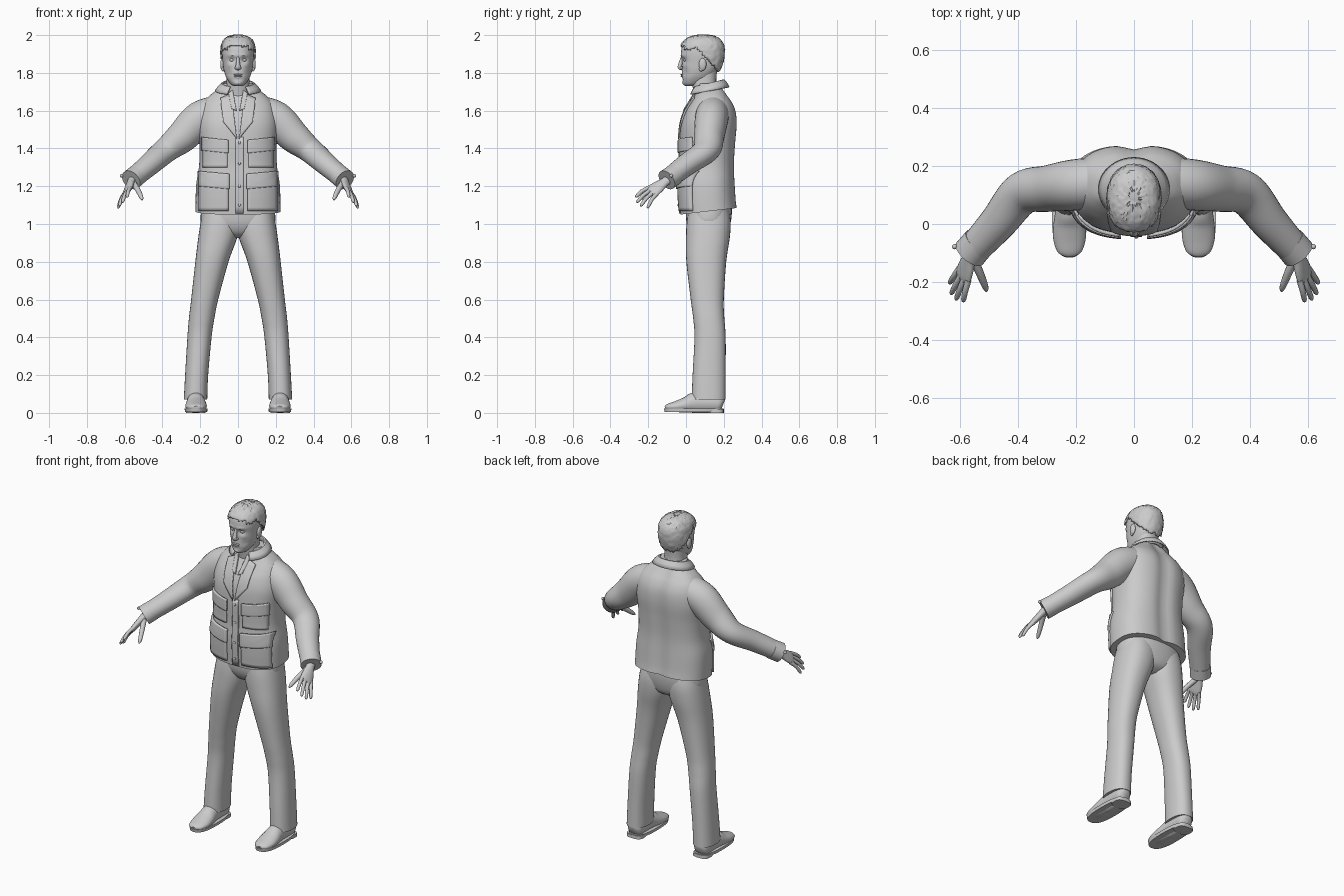
import bpy, bmesh, math, random
from mathutils import Vector

if "Cube" in bpy.data.objects:
    bpy.data.objects.remove(bpy.data.objects["Cube"])

random.seed(4)
mat = bpy.data.materials.new("plain grey")
mat.diffuse_color = (0.6, 0.6, 0.6, 1)
mat.use_nodes = True
mat.node_tree.nodes["Principled BSDF"].inputs["Base Color"].default_value = mat.diffuse_color


def finish(name, bm, mirror=False, solid=0):
    bmesh.ops.recalc_face_normals(bm, faces=bm.faces)
    me = bpy.data.meshes.new(name)
    bm.to_mesh(me)
    bm.free()
    me.materials.append(mat)
    ob = bpy.data.objects.new(name, me)
    bpy.context.collection.objects.link(ob)
    if solid:
        m = ob.modifiers.new("thickness", 'SOLIDIFY')
        m.thickness, m.offset = solid, 0
    if mirror:
        ob.modifiers.new("mirror", 'MIRROR')
        ob.modifiers["mirror"].use_mirror_merge = False
    return ob


def interp(rows, sub):
    """Catmull-Rom interpolation of rows of numbers."""
    out = []
    for i in range(len(rows) - 1):
        p = [rows[max(0, min(len(rows) - 1, i + k))] for k in (-1, 0, 1, 2)]
        for s in range(sub):
            t = s / sub
            out.append([0.5 * (2 * b + (c - a) * t + (2 * a - 5 * b + 4 * c - d) * t * t
                               + (3 * b - a - 3 * c + d) * t ** 3) for a, b, c, d in zip(*p)])
    return out + [list(rows[-1])]


def skin(rings, closed=True, caps=True):
    bm = bmesh.new()
    vs = [[bm.verts.new(p) for p in r] for r in rings]
    n = len(vs[0])
    for a, b in zip(vs, vs[1:]):
        for j in range(n if closed else n - 1):
            k = (j + 1) % n
            bm.faces.new((a[j], a[k], b[k], b[j]))
    if caps:
        bm.faces.new(vs[0])
        bm.faces.new(vs[-1])
    return bm


def spow(v, p):
    return math.copysign(abs(v) ** p, v)


def loft(rows, n=32, sub=4, e=2.3, shape=None):
    """Stack of level sections: (z, centre x, half width, front y, back y)."""
    rings = []
    for z, cx, rx, y0, y1 in interp(rows, sub):
        ring = []
        for j in range(n):
            a = 2 * math.pi * j / n
            p = Vector((cx + rx * spow(math.cos(a), 2 / e),
                        (y0 + y1) / 2 + (y1 - y0) / 2 * spow(math.sin(a), 2 / e), z))
            ring.append(shape(p) if shape else p)
        rings.append(ring)
    return skin(rings)


def sweep(rows, n=20, sub=4, up=(0, 0, 1)):
    """Tube along a path: (x, y, z, side radius, up radius)."""
    rows = interp(rows, sub)
    pts = [Vector(r[:3]) for r in rows]
    rings = []
    for i, r in enumerate(rows):
        t = (pts[min(i + 1, len(pts) - 1)] - pts[max(i - 1, 0)]).normalized()
        u = t.cross(Vector(up)).normalized()
        w = u.cross(t)
        rings.append([pts[i] + u * r[3] * math.cos(2 * math.pi * j / n)
                      + w * r[4] * math.sin(2 * math.pi * j / n) for j in range(n)])
    return skin(rings)


def ball(name, loc, size, mirror=False):
    bm = bmesh.new()
    bmesh.ops.create_uvsphere(bm, u_segments=20, v_segments=12, radius=1)
    for v in bm.verts:
        v.co = Vector(loc) + Vector([a * b for a, b in zip(v.co, size)])
    return finish(name, bm, mirror)


# Jacket body
TORSO = [(1.05, 0, .225, -.03, .272), (1.20, 0, .222, -.038, .262), (1.31, 0, .206, -.032, .258),
         (1.42, 0, .205, -.034, .264), (1.52, 0, .212, -.028, .272), (1.59, 0, .203, -.008, .268),
         (1.64, 0, .185, .02, .25), (1.68, 0, .15, .044, .223), (1.715, 0, .105, .058, .2),
         (1.745, 0, .08, .063, .185)]


def torso_shape(p):
    if p.y > .14:  # spine groove
        p.y -= .016 * math.exp(-(p.x / .04) ** 2)
    if p.z < 1.12:  # hem rises toward the back
        p.z += .035 * max(0, min(1, (p.y + .03) / .3)) * (1.12 - p.z) / .07
    return p


finish("jacket_body", loft(TORSO, 64, 6, 2.5, torso_shape))
DENSE = interp(TORSO, 12)


def front_y(x, z):
    r = min(DENSE, key=lambda q: abs(q[0] - z))
    k = max(0, 1 - min(1, abs(x) / r[2]) ** 2.5) ** .4
    return (r[3] + r[4]) / 2 - (r[4] - r[3]) / 2 * k


def patch(name, corners, lift, thick, mirror=True, n=10):
    """Cloth panel on the jacket front; corners are (x, z) in order."""
    a, b, c, d = [Vector(q) for q in corners]
    rings = []
    for i in range(n + 1):
        l, r = a.lerp(d, i / n), b.lerp(c, i / n)
        row = [l.lerp(r, j / n) for j in range(n + 1)]
        rings.append([(p.x, front_y(p.x, p.y) - lift, p.y) for p in row])
    return finish(name, skin(rings, False, False), mirror, thick)


def rect(x0, x1, z0, z1):
    return [(x0, z1), (x1, z1), (x1, z0), (x0, z0)]


# Pockets, placket, lapels and shirt
patch("chest_pocket", rect(.055, .185, 1.30, 1.43), .002, .01)
patch("chest_pocket_flap", [(.05, 1.445), (.19, 1.46), (.19, 1.39), (.05, 1.375)], .006, .012)
patch("lower_pocket", rect(.05, .205, 1.07, 1.26), .003, .014)
patch("lower_pocket_flap", [(.045, 1.265), (.207, 1.28), (.207, 1.2), (.045, 1.185)], .008, .014)
patch("button_placket", rect(-.012, .028, 1.055, 1.46), .003, .008, False)
patch("lapel", [(.035, 1.69), (.092, 1.665), (.078, 1.54), (.006, 1.45)], .004, .01)
patch("shirt_collar", [(.028, 1.71), (.05, 1.69), (.034, 1.61), (.008, 1.60)], .008, .008)
for z in (1.43, 1.32, 1.2, 1.1):
    ball("button", (.008, front_y(.008, z) - .008, z), (.007, .004, .007))

# Turned-down collar
rings = []
for rx, ry, dz in ((.07, .072, -.03), (.079, .077, 0), (.086, .082, 0), (.105, .097, -.018), (.12, .107, -.038)):
    rings.append([])
    for i in range(41):
        a = math.radians(-62 + 304 * i / 40)
        rings[-1].append((rx * math.cos(a), .12 + ry * math.sin(a), 1.742 + .02 * math.sin(a) + dz))
finish("jacket_collar", skin(rings, False, False), solid=.007)

# Sleeves and cuffs
finish("sleeve", sweep([(.09, .145, 1.60, .085, .085), (.20, .135, 1.555, .088, .095),
                        (.295, .122, 1.462, .08, .085), (.385, .105, 1.388, .074, .066),
                        (.468, .005, 1.315, .064, .058), (.562, -.098, 1.236, .054, .052)], 28, 6), True)
finish("cuff", sweep([(.532, -.062, 1.261, .058, .055), (.566, -.102, 1.233, .059, .056)], 28, 2), True)
ball("cuff_button", (.617, -.078, 1.255), (.009, .009, .009), True)

# Hands: palm, four fingers and thumb
wrist, d, v = Vector((.56, -.095, 1.235)), Vector((.055, -.17, -.125)), Vector((.53, .62, -.58))
palm = [(-.1, .026, .022), (.12, .026, .02), (.3, .036, .018), (.48, .04, .015), (.56, .034, .009)]
finish("palm", sweep([(*(wrist + d * k), a, b) for k, a, b in palm], 20, 4, d.cross(v)), True)
tips = [(.588, -.268, 1.143), (.613, -.262, 1.115), (.63, -.242, 1.095), (.636, -.205, 1.085)]
for i, tip in enumerate(tips):
    base = wrist + d * (.47 - .02 * (i == 3)) + v * (-.03 + .02 * i)
    mid = base.lerp(Vector(tip), .5) + Vector((.002, -.002, .006))
    finish("finger", sweep([(*base, .011, .012), (*mid, .01, .01), (*base.lerp(Vector(tip), .9), .0085, .0085),
                            (*tip, .003, .003)], 10, 3), True)
finish("thumb", sweep([(.553, -.12, 1.215, .016, .016), (.53, -.17, 1.18, .014, .014),
                       (.512, -.215, 1.142, .011, .011), (.507, -.231, 1.128, .004, .004)], 12, 3), True)

# Trousers
finish("trouser_seat", loft([(.925, 0, .06, .07, .17), (.95, 0, .13, .03, .215), (1.0, 0, .192, .005, .235),
                             (1.07, 0, .195, -.002, .243), (1.15, 0, .18, 0, .235)], 40))


def leg(z, inner, outer, y0, y1):
    return z, (inner + outer) / 2, (outer - inner) / 2, y0, y1


finish("trouser_leg", loft([leg(.07, .163, .287, .03, .21), leg(.2, .158, .28, .035, .21),
                            leg(.4, .14, .268, .045, .21), leg(.5, .125, .26, .038, .203),
                            leg(.6, .105, .248, .025, .2), leg(.8, .05, .226, .002, .213),
                            leg(.93, .004, .21, 0, .232), leg(1.02, -.01, .196, .005, .236),
                            leg(1.1, -.01, .18, .02, .22)], 32, 5), True)

# Shoes
finish("shoe_upper", sweep([(.222, -.11, .026, .02, .01), (.222, -.095, .03, .042, .018), (.222, -.05, .034, .056, .03),
                            (.222, 0, .042, .055, .042), (.223, .05, .054, .048, .056), (.224, .13, .055, .047, .056),
                            (.224, .18, .05, .042, .05), (.224, .197, .045, .02, .03)], 24), True)
finish("shoe_sole", loft([(.006, .222, .059, -.113, .195), (.024, .222, .061, -.116, .2)], 36, 1, 2.6), True)
finish("shoe_heel", loft([(0, .224, .051, .115, .2), (.02, .224, .051, .11, .2)], 28, 1, 3), True)

# Head and neck
finish("neck", loft([(1.63, 0, .07, .05, .18), (1.7, 0, .064, .04, .17), (1.75, 0, .06, .032, .16),
                     (1.82, 0, .06, .03, .165)]))
HEAD = [(1.731, 0, .02, -.004, .045), (1.742, 0, .04, -.016, .09), (1.775, 0, .062, -.021, .135),
        (1.81, 0, .074, -.021, .165), (1.85, 0, .08, -.02, .184), (1.9, 0, .084, -.026, .195),
        (1.94, 0, .081, -.02, .193), (1.968, 0, .068, .002, .176), (1.984, 0, .045, .03, .15),
        (1.991, 0, .015, .07, .11)]


def bump(p, x, z, sx, sz):
    return math.exp(-((abs(p.x) - x) / sx) ** 2 - ((p.z - z) / sz) ** 2)


def face_shape(p):
    if p.y < .06:
        p.y += .011 * bump(p, .033, 1.869, .017, .012)   # eye sockets
        p.y += .005 * bump(p, .05, 1.80, .016, .02)      # cheek hollows
        p.y -= .005 * bump(p, .03, 1.893, .028, .008)    # brow
        p.y -= .004 * bump(p, .045, 1.84, .018, .012)    # cheekbones
        p.y += .004 * bump(p, 0, 1.765, .025, .006)      # under the lip
    return p


finish("head", loft(HEAD, 72, 6, 2.25, face_shape))
finish("nose", sweep([(0, -.016, 1.887, .008, .008), (0, -.026, 1.86, .009, .01), (0, -.033, 1.835, .013, .011),
                      (0, -.03, 1.824, .014, .009), (0, -.02, 1.817, .008, .004)], 16, 4, (0, -1, 0)), True)
ball("nostril", (.011, -.024, 1.826), (.007, .009, .007), True)
ball("eye", (.032, -.002, 1.868), (.013, .011, .009), True)
ball("upper_lip", (0, -.021, 1.791), (.024, .008, .0045))
ball("lower_lip", (0, -.02, 1.782), (.02, .008, .005))
ball("chin", (0, -.006, 1.748), (.022, .014, .013))
ear = ball("ear", (.083, .088, 1.845), (.011, .02, .033), True)
ball("ear_lobe", (.08, .08, 1.82), (.008, .011, .012), True)


# Short rough hair, cut away below the hairline
def hair_shape(p):
    c = Vector((0, .09, 1.86))
    return p + (p - c).normalized() * random.uniform(.004, .0095)


bm = loft(HEAD, 64, 5, 2.25, hair_shape)
cut = []
for f in bm.faces:
    m = f.calc_center_median()
    line = 1.942 - max(0, m.y - .05) * 1.1 + random.uniform(-.004, .004)
    if m.y < .05 and abs(m.x) > .06:
        line -= .02
    if m.z < line:
        cut.append(f)
bmesh.ops.delete(bm, geom=cut, context='FACES')
finish("hair", bm, solid=.008)

# Smooth shading with sharp creases kept
for ob in bpy.data.objects:
    ob.select_set(True)
    bpy.context.view_layer.objects.active = ob
bpy.ops.object.shade_smooth_by_angle(angle=math.radians(42))
